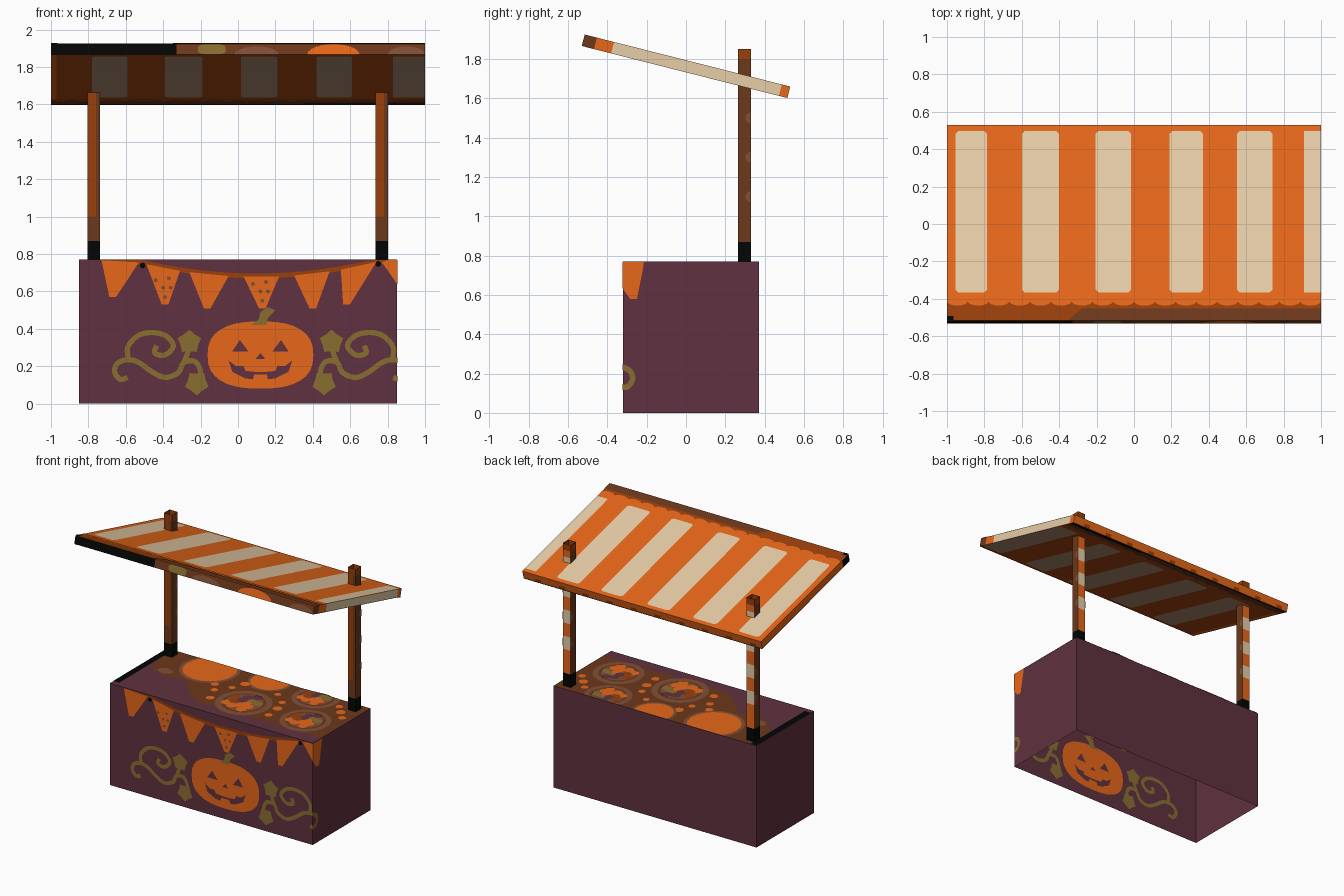
import bpy, bmesh, math, random
from mathutils import Vector

if "Cube" in bpy.data.objects:
    bpy.data.objects.remove(bpy.data.objects["Cube"])

random.seed(4)
COLOURS = {
    "orange": (.82, .138, .010), "cream": (.81, .62, .39), "rust": (.32, .05, .003),
    "brown": (.15, .04, .011), "black": (.001, .0015, .0015), "purple": (.117, .031, .05),
    "olive": (.25, .155, .03), "taupe": (.22, .078, .037),
    "deep orange": (.44, .07, .005), "deep cream": (.48, .29, .18)}
NAMES = list(COLOURS)
MATS = []
for n, c in COLOURS.items():
    m = bpy.data.materials.new(n)
    m.diffuse_color = (*c, 1)
    m.use_nodes = True
    m.node_tree.nodes["Principled BSDF"].inputs["Base Color"].default_value = m.diffuse_color
    MATS.append(m)


def finish(name, bm):
    me = bpy.data.meshes.new(name)
    bm.to_mesh(me)
    bm.free()
    for m in MATS:
        me.materials.append(m)
    ob = bpy.data.objects.new(name, me)
    bpy.context.collection.objects.link(ob)
    return ob


def box(lo, hi):
    bm = bmesh.new()
    bmesh.ops.create_cube(bm, size=1)
    for v in bm.verts:
        v.co = [(a + b) / 2 + k * (b - a) for a, b, k in zip(lo, hi, v.co)]
    bm.normal_update()
    return bm


def slice_at(bm, co, no):
    bmesh.ops.bisect_plane(bm, geom=bm.verts[:] + bm.edges[:] + bm.faces[:],
                           plane_co=co, plane_no=no)


def paint(name, shapes, place, out, cut=None):
    """Flat painted shapes (colour, points, layer), placed on a surface facing out."""
    bm = bmesh.new()
    for colour, pts, layer in shapes:
        f = bm.faces.new([bm.verts.new((u, v, layer)) for u, v in pts])
        f.material_index = NAMES.index(colour)
    if cut is not None:
        slice_at(bm, (cut, 0, 0), (1, 0, 0))
    for v in bm.verts:
        v.co = place(*v.co)
    bm.normal_update()
    for f in bm.faces:
        if f.normal.dot(Vector(out)) < 0:
            f.normal_flip()
    return finish(name, bm)


def rect(u0, u1, v0, v1):
    return [(u0, v0), (u1, v0), (u1, v1), (u0, v1)]


def oval(u, v, a, b=None, n=20, power=1.0, start=0, sweep=2 * math.pi):
    pts = []
    for i in range(n):
        t = start + sweep * i / (n if sweep > 6 else n - 1)
        c, s = math.cos(t), math.sin(t)
        pts.append((u + a * math.copysign(abs(c) ** power, c),
                    v + (b or a) * math.copysign(abs(s) ** power, s)))
    return pts


def ribbon(pts, w):
    """Quads along a smooth curve through pts."""
    p = [Vector(q) for q in [pts[0]] + pts + [pts[-1]]]
    line = []
    for i in range(1, len(p) - 2):
        a, b, c, d = p[i - 1:i + 3]
        for k in range(4):
            t = k / 4
            line.append(.5 * (2 * b + (c - a) * t + (2 * a - 5 * b + 4 * c - d) * t * t
                              + (3 * b - a - 3 * c + d) * t ** 3))
    line.append(p[-1])
    sides = []
    for i, q in enumerate(line):
        d = (line[min(i + 1, len(line) - 1)] - line[max(i - 1, 0)]).normalized()
        n = Vector((-d.y, d.x)) * w / 2
        sides.append((q + n, q - n))
    return [[a[0], a[1], b[1], b[0]] for a, b in zip(sides, sides[1:])]


# counter: open underneath
X, Y0, Y1, H = .85, -.32, .37, .77
bm = box((-X, Y0, 0), (X, Y1, H))
bmesh.ops.delete(bm, geom=[f for f in bm.faces if f.normal.z < -.5], context='FACES')
for f in bm.faces:
    f.material_index = NAMES.index("purple")
finish("counter", bm)

# front panel art, measured from the pumpkin centre in hundredths
PC = .12
art = []


def add(colour, pts, layer=1, mirror=False):
    for s in ((1, -1) if mirror else (1,)):
        art.append((colour, [(PC + s * u / 100, v / 100) for u, v in pts], layer))


add("orange", oval(0, 26, 28.3, 18, 32, .8))
add("olive", [(-5, 42), (3, 42), (4, 46), (8, 50), (4, 51.5), (0, 49), (-1, 45)], 2)
add("purple", [(-15, 28), (-11, 34), (-6.5, 28)], 2, True)
add("purple", [(-2.5, 24), (0, 27), (2.5, 24)], 2)
add("purple", [(-17, 23), (-13, 20), (-9, 20), (-8, 17.5), (-3, 17), (3, 17), (8, 17.5),
               (9, 20), (13, 20), (17, 23), (15, 17), (8, 13.5), (4, 13), (3.5, 15.5),
               (-3.5, 15.5), (-4, 13), (-8, 13.5), (-15, 17)], 2)
vines = [[(-71, 14), (-75, 13), (-78, 17), (-76.5, 21.5), (-71, 23.5), (-65, 22), (-58, 17),
          (-51, 14), (-44, 16.5), (-41, 22), (-35, 22.5), (-32, 17), (-34, 11)],
         [(-70.5, 23.5), (-71, 30), (-66, 36), (-59, 38), (-51, 36.5), (-46.5, 31),
          (-51, 26), (-56.5, 27), (-55.5, 31)],
         [(-41, 22), (-39, 27), (-38, 32)]]
for path in vines:
    for quad in ribbon(path, 2.8):
        add("olive", quad, 1, True)
for cx, cz, s in ((-38, 33, 1), (-34, 11, -1)):
    add("olive", [(cx + r * math.sin(i * math.pi / 5), cz + s * r * math.cos(i * math.pi / 5))
                  for i, r in enumerate((6.6, 5) * 5)], 1, True)


# bunting: sagging cord with pennants, the last one wraps round the corner
def cord(u):
    return min(.75, .67 + .14 * ((u - .1) / .85) ** 2)


us = [-.70 + 1.52 * i / 16 for i in range(17)]
for a, b in zip(us, us[1:]):
    art.append(("rust", [(a, cord(a)), (b, cord(b)), (b, min(.767, cord(b) + .026)),
                         (a, min(.767, cord(a) + .026))], 1))
flags = [(-.73, -.53, -.67, .57), (-.49, -.31, -.39, .53), (-.26, -.05, -.165, .51),
         (.03, .22, .13, .51), (.30, .49, .40, .51), (.55, .74, .58, .53)]
for i, (a, b, tip, z) in enumerate(flags):
    art.append(("orange", [(a, .767 if i == 0 else cord(a) + .008), (b, cord(b) + .008),
                           (tip + .018, z), (tip - .018, z)], 2))
    if i in (1, 3):
        for du, dz in ((-.05, .13), (.02, .14), (-.01, .09), (.03, .09), (0, .04)):
            art.append(("taupe", oval(tip + du, z + dz, .011, n=8), 3))
art.append(("orange", [(.77, .755), (.80, .768), (.96, .768), (.955, .73), (.925, .58),
                       (.89, .58), (.85, .635)], 2))
for u in (-.51, .75):
    art.append(("black", oval(u, cord(u) - .003, .016, n=8), 3))


def on_panel(side):
    def place(u, v, layer):
        e = side * .002 * layer
        if u < X - 1e-4:
            return (u, Y0 - e, v)
        return (X + e, Y0 - e + max(0, u - X), v)
    return place


paint("panel_art", art, on_panel(1), (1, -1, 0), X)
paint("panel_art_inside", art, on_panel(-1), (-1, 1, 0), X)

# counter top: painted spread of dishes and sweets
top = [("brown", [(-.80, .37), (.85, .37), (.85, -.22), (-.2, -.22), (-.35, -.1), (-.45, .02),
                  (-.6, -.02), (-.72, .02), (-.80, .15)], 1),
       ("taupe", oval(-.65, .06, .06, .04, 10), 2),
       ("black", rect(-.85, -.80, -.28, .37), 2)]


def clipped(pts):
    return [(min(u, X), min(v, Y1)) for u, v in pts]


for x, y, r in ((.09, -.06, .2), (.6, -.05, .18), (.45, .29, .17)):
    top.append(("taupe", clipped(oval(x, y, r)), 2))
    top.append(("brown", clipped(oval(x, y, r * .78)), 3))
    top.append(("taupe", clipped(oval(x, y, r * .68)), 4))
    for i in range(13):
        t, q = i * 2.4, r * .62 * math.sqrt((i + .3) / 13)
        top.append((("orange", "purple", "orange", "olive", "rust")[i % 5],
                    clipped(oval(x + q * math.cos(t), y + q * math.sin(t), r * .2, n=6)),
                    5 + i % 3))
for x, y, r in ((-.41, .25, .19), (.04, .33, .14)):
    top.append(("taupe", clipped(oval(x, y, r * 1.13)), 2))
    top.append(("orange", clipped(oval(x, y, r)), 3))
for x, y in ((-.2, .0), (-.12, .1), (-.25, .08), (.3, .1), (.2, .19), (.34, -.12), (-.08, .2),
             (.33, 0), (.72, .2), (.66, .27), (-.15, -.12), (.78, .13)):
    top.append(("orange", oval(x, y, random.uniform(.025, .038), n=7), 2))
paint("counter_top_art", top, lambda u, v, l: (u, v, H + .0012 * l), (0, 0, 1))

# posts: open tubes with black feet, candy stripes at the back, spotted sides
stripes = (1.1, 1.3, 1.5, 1.7)
for tag, x0 in (("left", -.805), ("right", .735)):
    bm = box((x0, .265, H), (x0 + .066, .33, 1.85))
    bmesh.ops.delete(bm, geom=[f for f in bm.faces if abs(f.normal.z) > .5], context='FACES')
    for z in [.87, 1.0, 1.8] + [s + d for s in stripes for d in (-.05, .05)]:
        slice_at(bm, (0, 0, z), (0, 0, 1))
    slice_at(bm, (x0 + .045, 0, 0), (1, 0, 0))
    bm.normal_update()
    for f in bm.faces:
        c, n = f.calc_center_median(), f.normal
        if c.z < .87:
            col = "black"
        elif c.z > 1.8:
            col = "rust"
        elif n.y < -.5:
            col = "rust" if c.z > 1 and c.x < x0 + .045 else "brown"
        elif n.y > .5:
            col = "cream" if any(abs(c.z - s) < .05 for s in stripes) else "orange"
        else:
            col = "brown"
        f.material_index = NAMES.index(col)
    finish(tag + "_post", bm)
    spots = [("taupe", oval(.33, s, .028, n=9, start=math.pi / 2, sweep=math.pi), 1)
             for s in stripes[:3]]
    for side, px in ((-1, x0), (1, x0 + .066)):
        paint(tag + "_post_spots", spots, lambda u, v, l: (px + side * .002, u, v), (side, 0, 0))

# awning: tilted board
TILT = math.radians(14.2)
CY, SY = math.cos(TILT), math.sin(TILT)
L, T = .539, .03


def tilt(x, t, n):
    return (x, t * CY + n * SY, 1.7625 - t * SY + n * CY)


bm = box((-1, -L, -T), (1, L, T))
for f in bm.faces:
    f.material_index = NAMES.index("deep orange" if f.normal.z < -.5 else "orange")
for v in bm.verts:
    v.co = tilt(*v.co)
finish("awning", bm)


def soft(u0, u1, v0, v1):
    c = .015
    return [(u0 + c, v0), (u1 - c, v0), (u1, v0 + c), (u1, v1 - c), (u1 - c, v1),
            (u0 + c, v1), (u0, v1 - c), (u0, v0 + c)]


def trim(sign, band, cloth):
    """Band with a scalloped edge along one long side."""
    n, w = 18, 2 / 18
    shapes = [(band, rect(-1, 1, *sorted((sign * .435, sign * L))), 1)]
    for i in range(n):
        shapes.append((cloth, oval(-1 + w * (i + .5), sign * .434, w * .5, .024, 9,
                                   start=0 if sign > 0 else math.pi, sweep=math.pi), 2))
    return shapes


upper = trim(-1, "rust", "orange")
upper += [("brown", [(-.35, -L), (1, -L), (1, -.475), (-.28, -.475)], 3),
          ("black", rect(-1, -.965, -L, -.515), 3)]
for a, b in ((-.955, -.785), (-.6, -.4), (-.205, -.015), (.19, .37), (.55, .74)):
    upper.append(("cream", soft(a, b, -.385, .505), 1))
upper.append(("cream", rect(.91, 1, -.385, .505), 1))
paint("awning_top_stripes", upper, lambda u, v, l: tilt(u, v, T + .0012 * l), (0, 0, 1))

lower = trim(1, "brown", "deep orange")
lower += [("black", rect(.35, 1, .505, L), 3), ("black", rect(-1, .35, .526, L), 3),
          ("orange", rect(-1, -.97, -L, .435), 1)]
for a, b in ((-.78, -.59), (-.39, -.19), (.015, .21), (.42, .61)):
    lower.append(("deep cream", soft(a, b, -.505, .385), 1))
lower.append(("deep cream", rect(.83, 1, -.505, .385), 1))
paint("awning_underside_stripes", lower, lambda u, v, l: tilt(u, v, -T - .0012 * l), (0, 0, -1))

# awning rims
front = [("black", rect(-1, -.33, -T, T), 1), ("brown", rect(-.33, 1, -T, T), 1),
         ("olive", oval(-.14, 0, .075, .029, 16, .6), 2),
         ("taupe", oval(.10, -T, .12, .045, 10, start=0, sweep=math.pi), 2),
         ("orange", oval(.51, -T, .14, .058, 12, start=0, sweep=math.pi), 2),
         ("taupe", oval(.9, -T, .1, .045, 10, start=0, sweep=math.pi), 2)]
paint("awning_front_rim", front, lambda u, v, l: tilt(u, -L - .001 * l, v), (0, -1, 0))
back = [("rust", rect(-.95 + .2 * i, -.9 + .2 * i, -T, -.005), 1) for i in range(10)]
paint("awning_back_rim", back, lambda u, v, l: tilt(u, L + .001, v), (0, 1, 0))
right = [("brown", rect(-L, -.475, -T, T), 1), ("cream", rect(-.385, .495, -T, T), 1)]
paint("awning_right_rim", right, lambda u, v, l: tilt(1.001, u, v), (1, 0, 0))
paint("awning_left_rim", [("black", rect(-L, -.46, -T, T), 1)],
      lambda u, v, l: tilt(-1.001, u, v), (-1, 0, 0))
